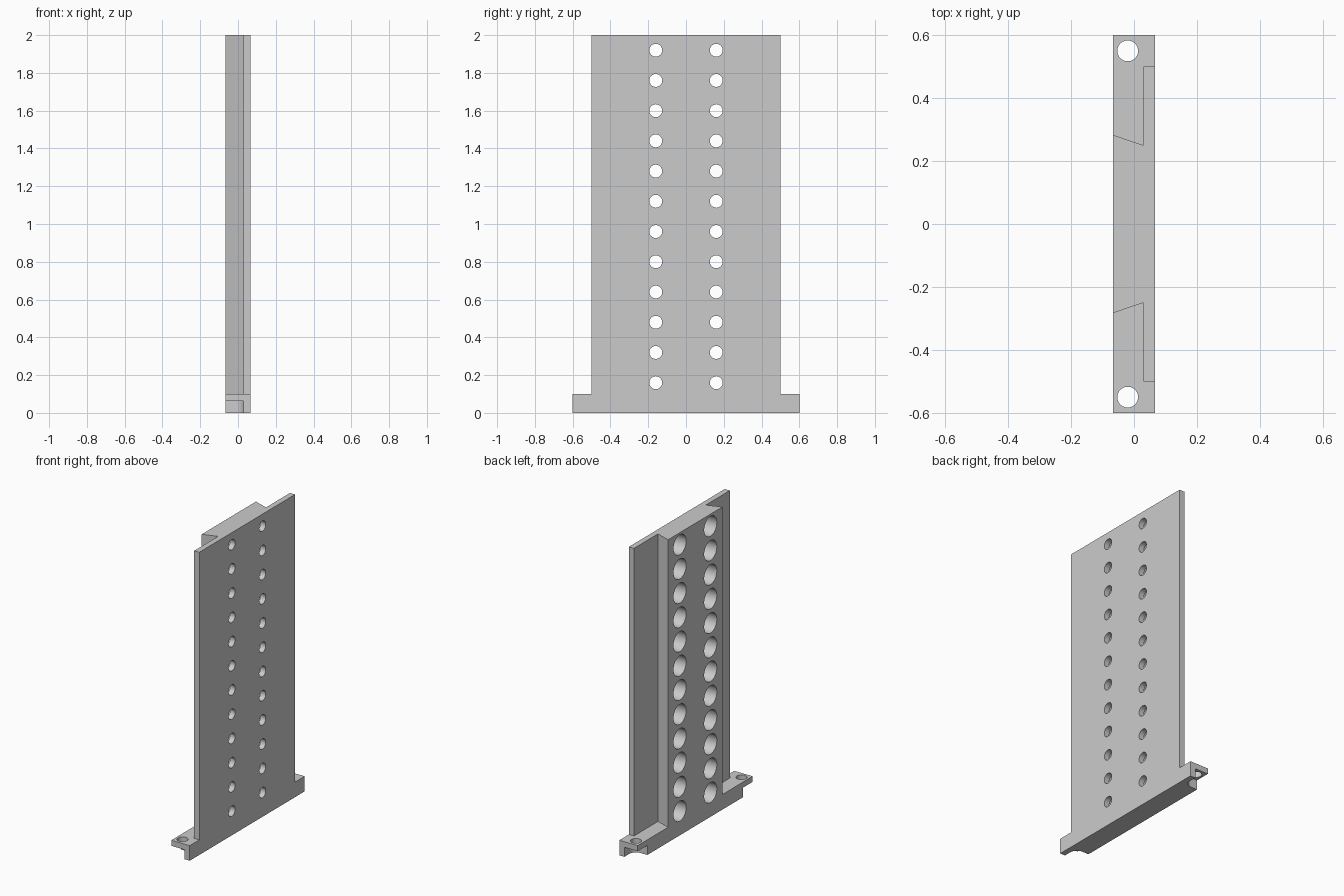
import bpy
import bmesh
from math import sin, cos, pi, radians

cube = bpy.data.objects.get("Cube")
if cube:
    bpy.data.objects.remove(cube, do_unlink=True)

# Main sizes
HALF_X = 0.067       # half thickness of the whole part
STEP_X = 0.03        # inner face of the thin plate
FLANGE_Z = 0.1
LIP_Z = 0.063        # underside of the screw ears
EAR_X, EAR_Y = -0.02, 0.55
SEGMENTS = 40

grey = bpy.data.materials.new("light grey")
grey.use_nodes = True
colour = (0.6, 0.6, 0.6, 1)
grey.diffuse_color = colour
grey.node_tree.nodes["Principled BSDF"].inputs["Base Color"].default_value = colour


def finish(name, bm):
    bmesh.ops.recalc_face_normals(bm, faces=bm.faces)
    mesh = bpy.data.meshes.new(name)
    bm.to_mesh(mesh)
    bm.free()
    mesh.materials.append(grey)
    obj = bpy.data.objects.new(name, mesh)
    bpy.context.collection.objects.link(obj)
    return obj


def prism(name, outline, z0, z1):
    """Extrude an outline in x and y from z0 up to z1."""
    bm = bmesh.new()
    face = bm.faces.new([bm.verts.new((x, y, z0)) for x, y in outline])
    up = bmesh.ops.extrude_face_region(bm, geom=[face])
    verts = [v for v in up["geom"] if isinstance(v, bmesh.types.BMVert)]
    bmesh.ops.translate(bm, verts=verts, vec=(0, 0, z1 - z0))
    return finish(name, bm)


def circle(cx, cy, r, start=0.0, sweep=2 * pi, count=SEGMENTS):
    return [(cx + r * cos(start + sweep * i / count),
             cy + r * sin(start + sweep * i / count)) for i in range(count)]


def stepped_bores(name, profile, centres):
    """Solids turned around the x axis, one at each (y, z) centre."""
    bm = bmesh.new()
    for y, z in centres:
        rings = [[bm.verts.new((x, a, b)) for a, b in circle(y, z, r)]
                 for x, r in profile]
        for low, high in zip(rings, rings[1:]):
            for i in range(SEGMENTS):
                j = (i + 1) % SEGMENTS
                bm.faces.new((low[i], low[j], high[j], high[i]))
        bm.faces.new(rings[0])
        bm.faces.new(rings[-1])
    return finish(name, bm)


def combine(target, tool, operation):
    mod = target.modifiers.new(operation.lower(), "BOOLEAN")
    mod.operation = operation
    mod.solver = "EXACT"
    mod.object = tool
    bpy.context.view_layer.objects.active = target
    bpy.ops.object.modifier_apply(modifier=mod.name)
    bpy.data.objects.remove(tool, do_unlink=True)


# Thin plate with a dovetail rib on its -x side
half = [(HALF_X, 0.5), (STEP_X, 0.5), (STEP_X, 0.25), (-HALF_X, 0.283)]
outline = half + [(x, -y) for x, y in reversed(half)]
panel = prism("dovetail_panel", outline, 0.05, 2.0)

# Foot flange
foot = [(HALF_X, -0.6), (HALF_X, 0.6), (-HALF_X, 0.6), (-HALF_X, -0.6)]
combine(panel, prism("foot_flange", foot, 0, FLANGE_Z), "UNION")

# Screw ears: rounded relief underneath and a hole through the lip
for side in (1, -1):
    inner = circle(EAR_X, EAR_Y, 0.05, 0, -pi / 2, 12) + [(EAR_X, EAR_Y - 0.05)]
    relief = [(STEP_X, 0.7)] + inner + [(-0.2, EAR_Y - 0.05), (-0.2, 0.7)]
    relief = [(x, side * y) for x, y in relief]
    combine(panel, prism("ear_relief", relief, -0.1, LIP_Z), "DIFFERENCE")
    hole = circle(EAR_X, side * EAR_Y, 0.033)
    combine(panel, prism("ear_hole", hole, 0.03, 0.2), "DIFFERENCE")

# Two columns of counterbored holes
centres = [(y, 0.16 * row) for y in (-0.16, 0.16) for row in range(1, 13)]
profile = [(-0.1, 0.066), (STEP_X, 0.066), (STEP_X, 0.034), (0.1, 0.034)]
combine(panel, stepped_bores("bores", profile, centres), "DIFFERENCE")

# Smooth bore walls, sharp edges
panel.select_set(True)
bpy.context.view_layer.objects.active = panel
bpy.ops.object.shade_smooth_by_angle(angle=radians(30))
